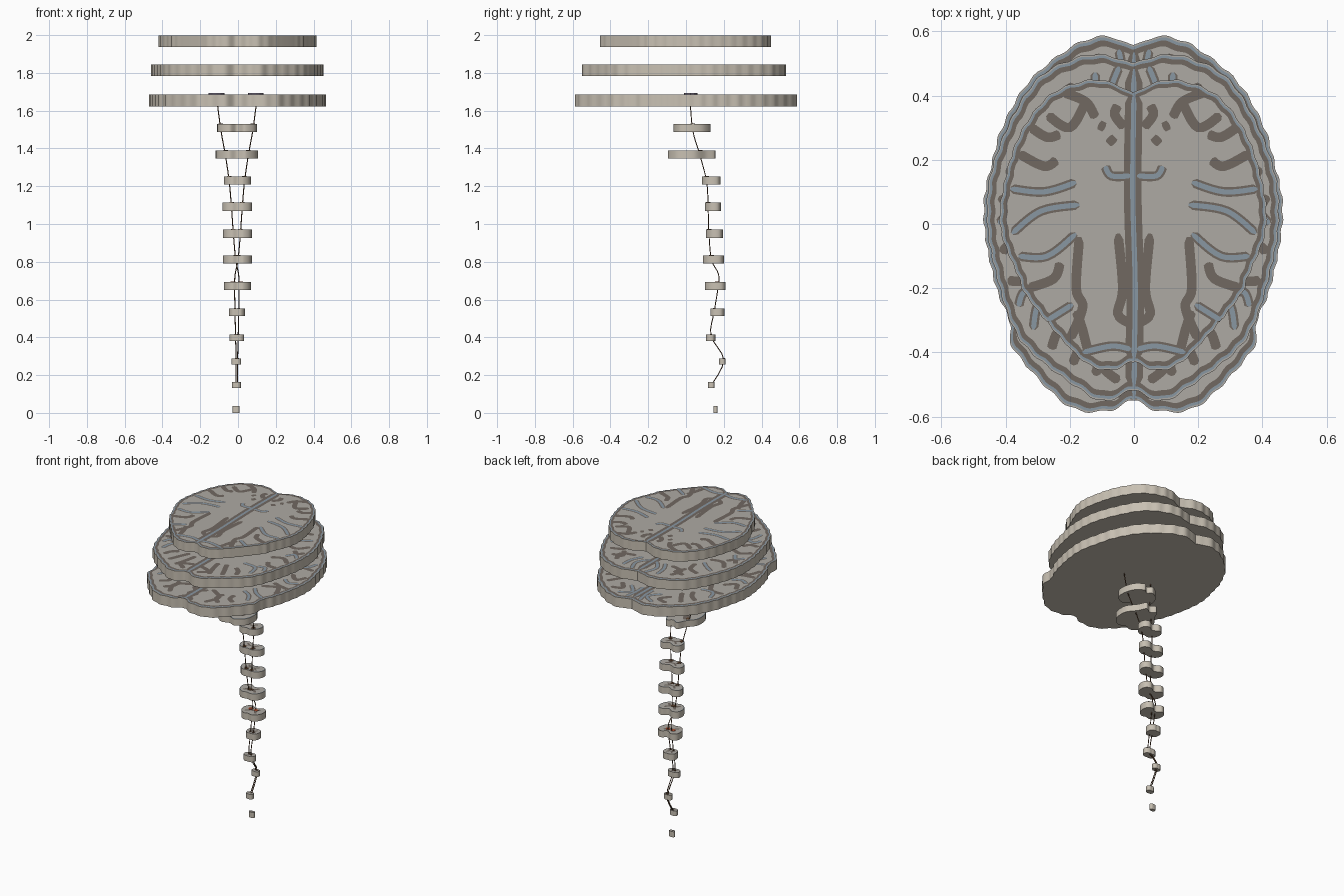
import bpy, bmesh, math, random
from mathutils import Vector

if "Cube" in bpy.data.objects:
    bpy.data.objects.remove(bpy.data.objects["Cube"])

random.seed(4)


def material(name, rgb):
    m = bpy.data.materials.new(name)
    m.diffuse_color = (*rgb, 1)
    m.use_nodes = True
    m.node_tree.nodes["Principled BSDF"].inputs["Base Color"].default_value = m.diffuse_color
    return m


BEIGE = material("slab_side", (0.58, 0.53, 0.45))
WHITE = material("white_matter", (0.42, 0.40, 0.37))
GREY = material("grey_matter", (0.165, 0.14, 0.12))
BLUE = material("fluid", (0.25, 0.31, 0.36))
FIBRE = material("fibre", (0.12, 0.06, 0.03))
RED = material("crossing", (0.45, 0.08, 0.03))
PURPLE = material("origin", (0.22, 0.19, 0.27))


def smooth_path(pts, steps, closed=False):
    """Catmull-Rom spline through the points."""
    p = [Vector(q) for q in pts]
    n = len(p)
    out = []
    for i in range(n if closed else n - 1):
        if closed:
            a, b, c, d = (p[(i + k) % n] for k in (-1, 0, 1, 2))
        else:
            a, b, c, d = p[max(i - 1, 0)], p[i], p[i + 1], p[min(i + 2, n - 1)]
        for s in range(steps):
            t = s / steps
            out.append(0.5 * (2 * b + (c - a) * t + (2 * a - 5 * b + 4 * c - d) * t * t
                              + (3 * b - a - 3 * c + d) * t ** 3))
    return out if closed else out + [p[-1]]


def outline(half, box, ripple=0.0):
    """Mirror a half profile, smooth it and fit it to x0, x1, y0, y1."""
    full = half + [(-x, y) for x, y in reversed(half[1:-1])]
    pts = smooth_path(full, 10, True)
    pts = [q * (1 + ripple * math.sin(46 * abs(math.atan2(q.x, q.y)))) for q in pts]
    xs, ys = [q.x for q in pts], [q.y for q in pts]
    x0, x1, y0, y1 = box
    return [Vector((x0 + (q.x - min(xs)) / (max(xs) - min(xs)) * (x1 - x0),
                    y0 + (q.y - min(ys)) / (max(ys) - min(ys)) * (y1 - y0))) for q in pts]


def finish(name, bm, mats):
    bmesh.ops.recalc_face_normals(bm, faces=bm.faces)
    me = bpy.data.meshes.new(name)
    bm.to_mesh(me)
    bm.free()
    for m in mats:
        me.materials.append(m)
    ob = bpy.data.objects.new(name, me)
    bpy.context.collection.objects.link(ob)
    return ob


def slab(name, pts, z0, z1):
    bm = bmesh.new()
    lo = [bm.verts.new((q.x, q.y, z0)) for q in pts]
    hi = [bm.verts.new((q.x, q.y, z1)) for q in pts]
    bm.faces.new(lo)
    bm.faces.new(hi).material_index = 1
    for i in range(len(pts)):
        j = (i + 1) % len(pts)
        bm.faces.new((lo[i], lo[j], hi[j], hi[i]))
    ob = finish(name, bm, [BEIGE, WHITE])
    bpy.ops.object.select_all(action='DESELECT')
    bpy.context.view_layer.objects.active = ob
    ob.select_set(True)
    bpy.ops.object.shade_smooth_by_angle(angle=math.radians(30))


def ring(name, pts, outer, inner, z, mat):
    bm = bmesh.new()
    c = sum(pts, Vector((0, 0))) / len(pts)
    a, b = ([bm.verts.new((*(c + (q - c) * s), z)) for q in pts] for s in (outer, inner))
    for i in range(len(pts)):
        j = (i + 1) % len(pts)
        bm.faces.new((a[i], a[j], b[j], b[i]))
    for f in bm.faces:
        f.normal_update()
    finish(name, bm, [mat])


def ribbons(name, paths, width, z, mat):
    """Flat strokes with tapered ends, all joined in one object."""
    bm = bmesh.new()
    for path in paths:
        p = smooth_path(path, 6)
        rows = []
        for i, q in enumerate(p):
            d = (p[min(i + 1, len(p) - 1)] - p[max(i - 1, 0)]).normalized()
            w = width / 2 * (0.4 if i in (0, len(p) - 1) else 1)
            n = Vector((-d.y, d.x)) * w
            rows.append([bm.verts.new((*(q + n), z)), bm.verts.new((*(q - n), z))])
        for r, s in zip(rows, rows[1:]):
            f = bm.faces.new((r[0], r[1], s[1], s[0]))
            f.normal_update()
            if f.normal.z < 0:
                f.normal_flip()
    me = bpy.data.meshes.new(name)
    bm.to_mesh(me)
    bm.free()
    me.materials.append(mat)
    bpy.context.collection.objects.link(bpy.data.objects.new(name, me))


def mirrored(paths):
    return paths + [[(-x, y) for x, y in p] for p in paths]


# Three brain slabs: half outlines from back notch to front notch
top_half = [(0, .413), (.06, .44), (.14, .45), (.26, .404), (.355, .28), (.407, .11), (.412, -.02),
            (.36, -.155), (.323, -.233), (.168, -.41), (.075, -.45), (0, -.425)]
mid_half = [(0, .507), (.06, .525), (.15, .53), (.29, .466), (.385, .326), (.448, .155), (.457, 0),
            (.432, -.14), (.385, -.295), (.323, -.39), (.183, -.497), (.09, -.545), (0, -.513)]
low_half = [(0, .56), (.08, .587), (.183, .56), (.323, .45), (.407, .31), (.44, .2), (.466, .078),
            (.46, -.047), (.426, -.2), (.385, -.3), (.38, -.373), (.277, -.497), (.183, -.57),
            (.075, -.575), (0, -.544)]
brain = [("upper", top_half, (-.42, .415, -.455, .45), 1.937, 1.998),
         ("middle", mid_half, (-.46, .453, -.55, .53), 1.783, 1.845),
         ("lower", low_half, (-.47, .465, -.588, .587), 1.622, 1.685)]

# Hand-placed folds of the upper slab, one side only
folds = [[(.385, .11), (.28, .10), (.18, .13)], [(.38, -.03), (.29, .04), (.17, .06)],
         [(.36, .22), (.28, .18), (.24, .2)], [(.27, .34), (.2, .3), (.15, .38)],
         [(.22, .41), (.15, .38), (.12, .33)], [(.36, -.1), (.27, -.1), (.18, -.03)],
         [(.17, -.04), (.18, -.2), (.16, -.26), (.2, -.36)], [(.33, -.2), (.25, -.17), (.23, -.12)],
         [(.27, -.3), (.19, -.25)], [(.14, -.41), (.16, -.33), (.18, -.27)],
         [(.01, -.31), (.05, -.28), (.035, -.2), (.05, -.03)], [(.01, -.39), (.07, -.38), (.16, -.4)],
         [(.01, .15), (.07, .15), (.09, .18)], [(.06, .25), (.08, .27)], [(.09, .3), (.11, .31)],
         [(.32, .3), (.27, .27), (.23, .28)], [(.03, .3), (.06, .34), (.05, .37)]]

for name, half, box, z0, z1 in brain:
    pts = outline(half, box, 0.006)
    slab(name + "_brain_slab", pts, z0, z1)
    ring(name + "_cortex_rim", pts, .99, .945, z1 + .0008, GREY)
    ring(name + "_fluid_rim", pts, .99, .975, z1 + .0016, BLUE)
    if name == "upper":
        strokes = folds
    else:
        strokes = []
        for k in range(17):
            a = math.pi * (k + .6) / 17.2
            d = Vector((math.sin(a) * box[1], math.cos(a) * box[3]))
            t = Vector((-d.y, d.x)) * random.uniform(-.12, .12)
            depth = random.uniform(.6, .8)
            strokes.append([tuple(d * .93), tuple(d * (.5 * depth + .46) + t), tuple(d * depth - t * .3)])
    mid = [(0, box[2] * .93), (.004, -.2), (-.004, .1), (0, box[3] * .91)]
    ribbons(name + "_grey_folds", mirrored(strokes), .03, z1 + .0008, GREY)
    ribbons(name + "_midline_grey", [mid], .055, z1 + .0012, GREY)
    wet = [s for i, s in enumerate(strokes) if i in (0, 1, 5, 8, 11, 12)]
    ribbons(name + "_fluid_folds", mirrored(wet) + [mid], .016, z1 + .0018, BLUE)

# Brainstem and cord slabs: unit half profiles fitted to each slab's box
stem = [(0, .8), (.3, 1), (.8, .6), (1, -.1), (.9, -.7), (.4, -1), (0, -.75)]
pons = [(0, .85), (.35, 1), (.6, .6), (1, .1), (.95, -.6), (.45, -1), (0, -.9)]
bean = [(0, .62), (.5, 1), (.92, .7), (1, 0), (.8, -.65), (.4, -1), (0, -.9)]
plain = [(0, .95), (.5, .95), (1, .5), (1, -.4), (.6, -.95), (0, -1)]
cord = [(stem, (-.11, .10, -.065, .13), 1.487, 1.53), (pons, (-.118, .107, -.095, .155), 1.348, 1.39),
        (bean, (-.075, .07, .085, .183), 1.21, 1.252), (bean, (-.083, .075, .10, .185), 1.07, 1.113),
        (bean, (-.08, .075, .105, .195), .927, .97), (bean, (-.08, .075, .09, .2), .79, .833),
        (bean, (-.075, .07, .10, .21), .65, .692), (plain, (-.048, .036, .13, .203), .512, .553),
        (plain, (-.045, .032, .105, .155), .38, .416), (plain, (-.034, .017, .175, .21), .256, .289),
        (plain, (-.032, .015, .117, .152), .132, .164), (plain, (-.028, .008, .145, .167), 0, .036)]
for i, (half, box, z0, z1) in enumerate(cord, 1):
    pts = outline(half, box)
    slab("cord_slab_%02d" % i, pts, z0, z1)
    cx, cy = (box[0] + box[1]) / 2, (box[2] + box[3]) / 2
    w, h = (box[1] - box[0]) / 2, (box[3] - box[2]) / 2
    horns = [[(s * .5, .5), (s * .25, 0), (s * .55, -.5)] for s in (-1, 1)] + [[(-.25, 0), (.25, 0)]]
    horns = [[(cx + x * w, cy + y * h) for x, y in p] for p in horns]
    ribbons("cord_grey_%02d" % i, horns, h * .28, z1 + .0006, GREY)
    ring("cord_rim_%02d" % i, pts, .99, .94, z1 + .0006, BLUE if i < 7 else GREY)


# Paired nerve tracts that cross over low in the cord
def disc(name, x, y, z, rx, ry, h, mat):
    bpy.ops.mesh.primitive_cylinder_add(vertices=12, radius=1, depth=h, location=(x, y, z))
    ob = bpy.context.object
    ob.name = name
    ob.scale = (rx, ry, 1)
    ob.data.materials.append(mat)


tract = [(.11, .02, 1.69), (.085, .035, 1.5), (.06, .075, 1.36), (.04, .11, 1.22), (.028, .117, 1.08),
         (.018, .122, .94), (.006, .135, .81), (-.008, .17, .74), (-.012, .172, .68), (-.01, .15, .54),
         (-.007, .132, .41), (-.004, .2, .28), (-.004, .137, .15)]
for side, s in (("right", 1), ("left", -1)):
    cu = bpy.data.curves.new(side + "_tract", 'CURVE')
    cu.dimensions = '3D'
    cu.bevel_depth = .0028
    cu.bevel_resolution = 1
    cu.use_fill_caps = True
    path = smooth_path([(s * x - .006, y, z) for x, y, z in tract], 4)
    sp = cu.splines.new('POLY')
    sp.points.add(len(path) - 1)
    for p, q in zip(sp.points, path):
        p.co = (*q, 1)
    cu.materials.append(FIBRE)
    bpy.context.collection.objects.link(bpy.data.objects.new(side + "_tract", cu))
    # origin patch on the lower brain slab and dots where the tract meets each slab
    disc(side + "_origin_patch", s * .104 - .01, .025, 1.689, .042, .035, .008, PURPLE)
    for k, (x, y, z) in enumerate(tract[1:]):
        if k < 11 and k != 6:
            top = cord[k if k < 6 else k - 1][3]
            r = .012 if k < 7 else .006
            disc("%s_tract_spot_%d" % (side, k), s * x - .006, y, top + .001, r, r, .003, RED if k == 7 else FIBRE)
    disc(side + "_crossing_spot", s * .02 - .006, .165, .693, .013, .012, .004, RED)
